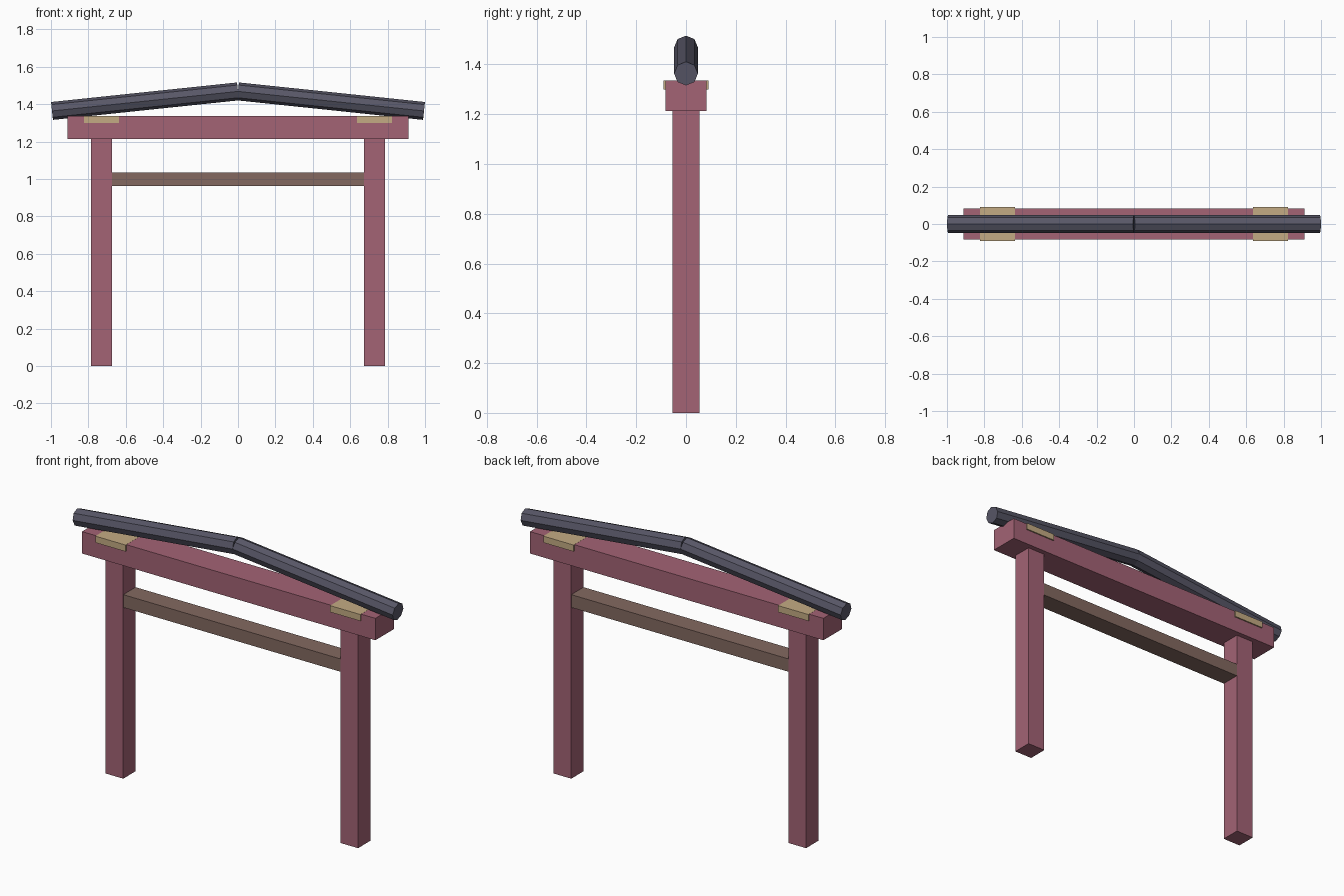
import bpy
import math

if "Cube" in bpy.data.objects:
    bpy.data.objects.remove(bpy.data.objects["Cube"])


def material(name, rgb):
    """Flat material from an sRGB 0-255 colour."""
    m = bpy.data.materials.new(name)
    lin = [((c / 255 + 0.055) / 1.055) ** 2.4 for c in rgb]
    m.diffuse_color = (*lin, 1)
    m.use_nodes = True
    m.node_tree.nodes["Principled BSDF"].inputs["Base Color"].default_value = m.diffuse_color
    return m


RED = material("faded_red_wood", (163, 99, 117))
BROWN = material("brown_wood", (131, 105, 96))
TAN = material("pale_wood", (196, 171, 131))
SLATE = material("dark_slate", (88, 87, 103))


def box(name, lo, hi, mat):
    centre = [(a + b) / 2 for a, b in zip(lo, hi)]
    bpy.ops.mesh.primitive_cube_add(size=1, location=centre)
    ob = bpy.context.object
    ob.name = name
    ob.scale = [b - a for a, b in zip(lo, hi)]
    bpy.ops.object.transform_apply(location=False, rotation=False, scale=True)
    ob.data.materials.append(mat)
    return ob


# Lintel and tie beam
box("lintel", (-0.912, -0.083, 1.213), (0.912, 0.083, 1.336), RED)
box("tie_beam", (-0.78, -0.0547, 0.962), (0.78, 0.0547, 1.034), BROWN)

TILT = math.radians(6)
LENGTH = 1.0
APEX = 1.468

for side, label in ((-1, "left"), (1, "right")):
    x = side * 0.73
    # Square post and the bearing pad let into the lintel above it
    box("post_" + label, (x - 0.055, -0.055, 0), (x + 0.055, 0.055, 1.213), RED)
    box("pad_" + label, (x - 0.094, -0.09, 1.3), (x + 0.094, 0.09, 1.3366), TAN)

    # Eight-sided roof pole sloping down from the apex
    bpy.ops.mesh.primitive_cylinder_add(
        vertices=8, radius=0.048, depth=LENGTH,
        location=(side * LENGTH / 2 * math.cos(TILT), 0,
                  APEX - LENGTH / 2 * math.sin(TILT)),
        rotation=(0, side * (math.pi / 2 + TILT), 0))
    pole = bpy.context.object
    pole.name = "roof_pole_" + label
    pole.data.materials.append(SLATE)
